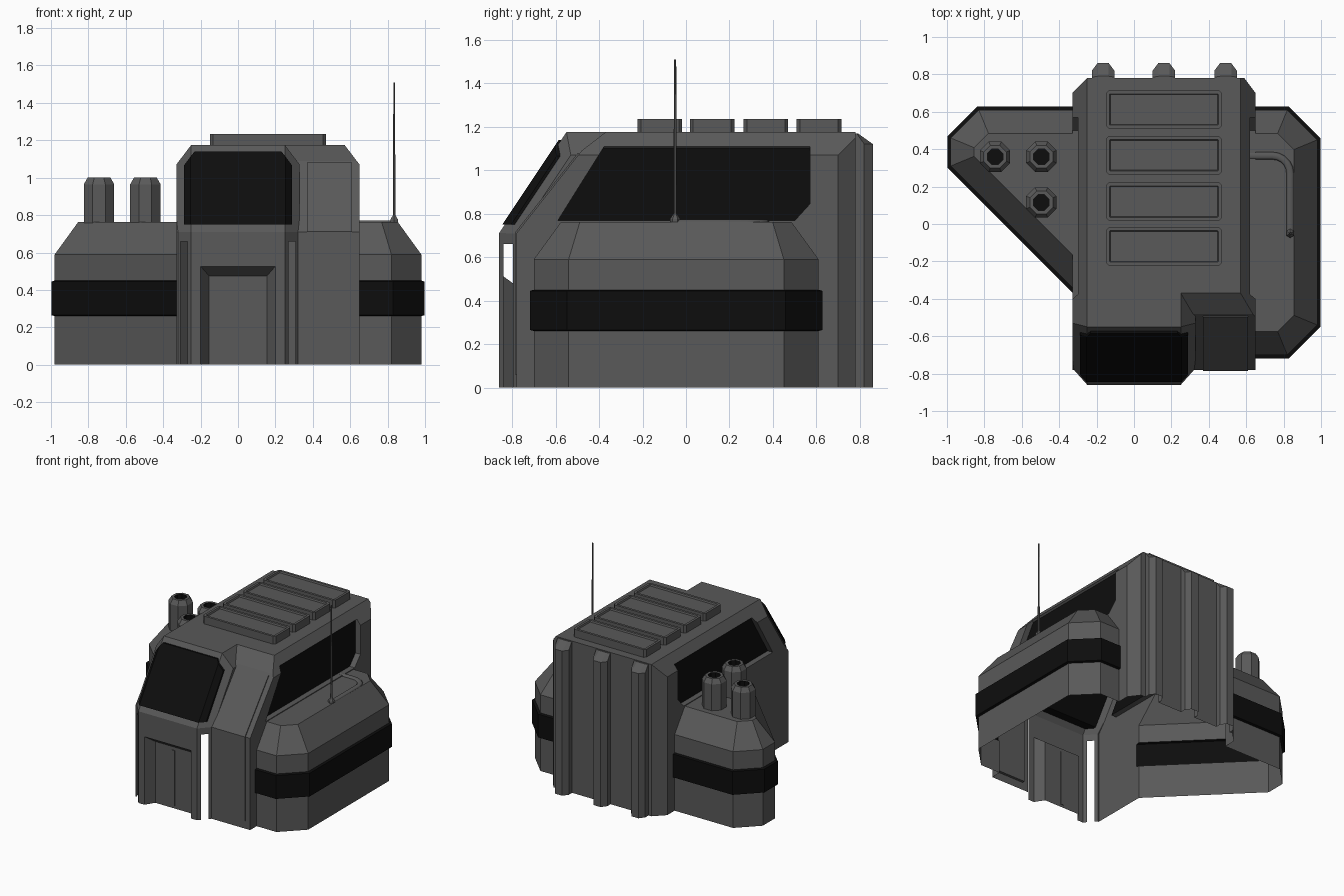
import bpy, bmesh, math
from mathutils import Vector as V

if "Cube" in bpy.data.objects:
    bpy.data.objects.remove(bpy.data.objects["Cube"])


def material(name, c):
    m = bpy.data.materials.new(name)
    m.diffuse_color = (c, c, c, 1)
    m.use_nodes = True
    m.node_tree.nodes["Principled BSDF"].inputs["Base Color"].default_value = m.diffuse_color
    return m


MATS = [material("hull_grey", 0.1), material("glass_black", 0.004), material("open_marker", 0.1)]


def finish(name, bm, slots=2):
    bmesh.ops.recalc_face_normals(bm, faces=bm.faces[:])
    me = bpy.data.meshes.new(name)
    bm.to_mesh(me)
    bm.free()
    for m in MATS[:slots]:
        me.materials.append(m)
    ob = bpy.data.objects.new(name, me)
    bpy.context.collection.objects.link(ob)
    return ob


def convex(name, lo, hi, planes=(), mat=0, slots=2):
    """Box trimmed by planes given as (point, outward normal)."""
    bm = bmesh.new()
    bmesh.ops.create_cube(bm, size=1)
    for v in bm.verts:
        v.co = V([(a + b) / 2 + c * (b - a) for a, b, c in zip(lo, hi, v.co)])
    for p, n in planes:
        bmesh.ops.bisect_plane(bm, geom=bm.verts[:] + bm.edges[:] + bm.faces[:], dist=1e-5,
                               plane_co=V(p), plane_no=V(n).normalized(), clear_outer=True)
        bmesh.ops.holes_fill(bm, edges=bm.edges[:], sides=0)
    for f in bm.faces:
        f.material_index = mat
    return finish(name, bm, slots)


def loft(name, rings, black=(), slots=2):
    """Bridge rings of 3D points; segments listed in black are dark (last index = end cap)."""
    bm = bmesh.new()
    vs = [[bm.verts.new(p) for p in r] for r in rings]
    bm.faces.new(vs[0])
    for i in range(len(vs) - 1):
        a, b, n = vs[i], vs[i + 1], len(vs[i])
        for k in range(n):
            f = bm.faces.new((a[k], a[(k + 1) % n], b[(k + 1) % n], b[k]))
            f.material_index = int(i in black)
    bm.faces.new(vs[-1]).material_index = int(len(vs) - 1 in black)
    return finish(name, bm, slots)


def inset(poly, d):
    out, n = [], len(poly)
    for i in range(n):
        p, q, r = (V(poly[(i + j) % n]) for j in (-1, 0, 1))
        a, b = (q - p).normalized(), (r - q).normalized()
        n1, n2 = V((-a.y, a.x)), V((-b.y, b.x))
        out.append(q + (n1 + n2) * d / (1 + n1.dot(n2)))
    return out


# main hull, with the recessed column slope at the front
hull = convex("hull", (-.33, -.78, 0), (.65, .78, 1.175), [
    ((.65, 0, 1.07), (.105, 0, .08)), ((-.33, 0, 1.07), (-.105, 0, .08)),
    ((.65, .70, 0), (.08, .06, 0)), ((-.33, .70, 0), (-1, 1, 0)),
    ((0, -.78, .71), (0, -.38, .30)), ((0, -.37, 1.175), (0, -.085, .11))], slots=3)

# projecting cab with chamfered corners
slope = V((0, -.465, .31)).normalized()
cab_planes = [((0, -.86, .71), slope)]
corner = []
for s in (-1, 1):
    corner.append((V((s * .25, -.86, .71)), V((s * .0419, -.0372, .0248)).normalized()))
    cab_planes += [((s * .25, -.86, 0), (s * .09, -.08, 0)), ((s * .33, 0, 1.07), (s * .105, 0, .08))]
cab = convex("cab", (-.33, -.86, 0), (.33, .2, 1.175), cab_planes + corner, slots=3)
adds = [cab]

# side pods with a raised dark belt
levels = [(0, 0), (.26, 0), (.265, -.018), (.445, -.018), (.45, 0), (.59, 0), (.762, .125)]
pods = {"left_pod": [(-.98, .46), (-.98, .31), (0, -.67), (0, .61), (-.83, .61)],
        "right_pod": [(.4, -.70), (.82, -.70), (.98, -.54), (.98, .45), (.82, .61), (.4, .61)]}
for name, poly in pods.items():
    adds.append(loft(name, [[(p.x, p.y, z) for p in inset(poly, d)] for z, d in levels], (1, 2, 3), 3))

# rear ribs
for x in (-.165, .16, .49):
    rings = [[(x - .06, .7, z), (x + .06, .7, z), (x + .06, y1, z), (x + .03, y2, z), (x - .03, y2, z), (x - .06, y1, z)]
             for z, y1, y2 in ((0, .82, .86), (1.12, .82, .86), (1.17, .785, .79))]
    adds.append(loft("rib", rings, (), 3))

# cutters: side windows, doorway, open corner slots
cuts = []
for s in (1, -1):
    rings = []
    for x, top in ((.70, 1.165), (.607, 1.10)):
        e = (top - .77) * .63
        px = .16 + s * (x - .16)
        rings.append([(px, -.59, .768), (px, -.59 + e, top), (px, .57, top), (px, .57, .845), (px, .50, .768)])
    cuts.append(loft("window_cutter", rings, (1,), 3))
cuts.append(loft("door_cutter", [[(-w, y, -.1), (w, y, -.1), (w, y, h), (-w, y, h)]
                                 for y, w, h in ((-.90, .2257, .556), (-.79, .155, .475))], (), 3))
for s in (-1, 1):
    c = convex("slot_cutter", (-.028, -.03, -.1), (.028, .02, .66), mat=2, slots=3)
    c.location = (s * .288, -.818, 0)
    c.rotation_euler.z = s * math.radians(48)
    cuts.append(c)

for group, op in ((adds, 'UNION'), (cuts, 'DIFFERENCE')):
    for ob in group:
        m = hull.modifiers.new(op, 'BOOLEAN')
        m.operation, m.object, m.solver = op, ob, 'EXACT'
bpy.context.view_layer.update()
hull.data = bpy.data.meshes.new_from_object(hull.evaluated_get(bpy.context.evaluated_depsgraph_get()))
hull.modifiers.clear()
for ob in adds + cuts:
    bpy.data.objects.remove(ob)

# open the underside and the slots
bm = bmesh.new()
bm.from_mesh(hull.data)
gone = [f for f in bm.faces if f.material_index == 2 or all(v.co.z < .001 for v in f.verts)]
bmesh.ops.delete(bm, geom=gone, context='FACES')
bm.to_mesh(hull.data)
bm.free()
while len(hull.data.materials) > 2:
    hull.data.materials.pop()

# windscreen wrapping over the cab corners
out = slope * .01
convex("windscreen", (-.29, -.87, .75), (.29, -.4, 1.14),
       [(V((0, -.86, .71)) + out, slope), (V((0, -.86, .71)) - slope * .055, -slope)]
       + [(p + n * .01, n) for p, n in corner]
       + [((s * .29, 0, 1.065), (s * .105, 0, .08)) for s in (-1, 1)], mat=1)

# door seam and column panel
convex("door_seam", (-.012, -.797, .02), (.012, -.785, .45))
prof = [(-.787, .06), (-.787, .713), (-.497, 1.08), (-.47, 1.06), (-.76, .69), (-.76, .06)]
loft("column_panel", [[(x, y, z) for y, z in prof] for x in (.37, .61)])

# roof panels with sunken centres
for y in (-.12, .12, .367, .612):
    bm = bmesh.new()
    bmesh.ops.create_cube(bm, size=1)
    for v in bm.verts:
        v.co = V((.16 + v.co.x * .62, y + v.co.y * .205, 1.20 + v.co.z * .07))
    up = [e for e in bm.edges if abs(e.verts[0].co.z - e.verts[1].co.z) > .05]
    bmesh.ops.bevel(bm, geom=up, offset=.015, segments=1, affect='EDGES')
    top = [f for f in bm.faces if f.normal.z > .9]
    bmesh.ops.inset_region(bm, faces=top, thickness=.02)
    bmesh.ops.inset_region(bm, faces=top, thickness=.005, depth=-.012)
    finish("roof_panel", bm)


def disc(x, y, z, r, n=8):
    return [(x + r * math.cos(2 * math.pi * (k + .5) / n), y + r * math.sin(2 * math.pi * (k + .5) / n), z) for k in range(n)]


# chimneys with dark openings
for x, y in ((-.743, .36), (-.495, .36), (-.495, .115)):
    loft("chimney", [disc(x, y, z, r) for z, r in ((.74, .088), (.965, .088), (1.0, .066), (1.0, .045), (.96, .045))], (3, 4))

# antenna and its cable
loft("antenna", [disc(.835, -.05, z, r, 6) for z, r in ((.75, .024), (.775, .024), (.80, .008), (1.51, .005))])
cu = bpy.data.curves.new("cable", 'CURVE')
cu.dimensions = '3D'
cu.bevel_depth, cu.bevel_resolution = .02, 1
sp = cu.splines.new('POLY')
arc = [(.74 + .095 * math.sin(a), .27 + .095 * math.cos(a)) for a in (k * math.pi / 10 for k in range(6))]
pts = [(.62, .365)] + arc + [(.835, -.06)]
sp.points.add(len(pts) - 1)
for p, (x, y) in zip(sp.points, pts):
    p.co = (x, y, 0, 1)
cable = bpy.data.objects.new("cable", cu)
cable.location.z, cable.scale.z = .762, .6
cu.materials.append(MATS[0])
bpy.context.collection.objects.link(cable)
